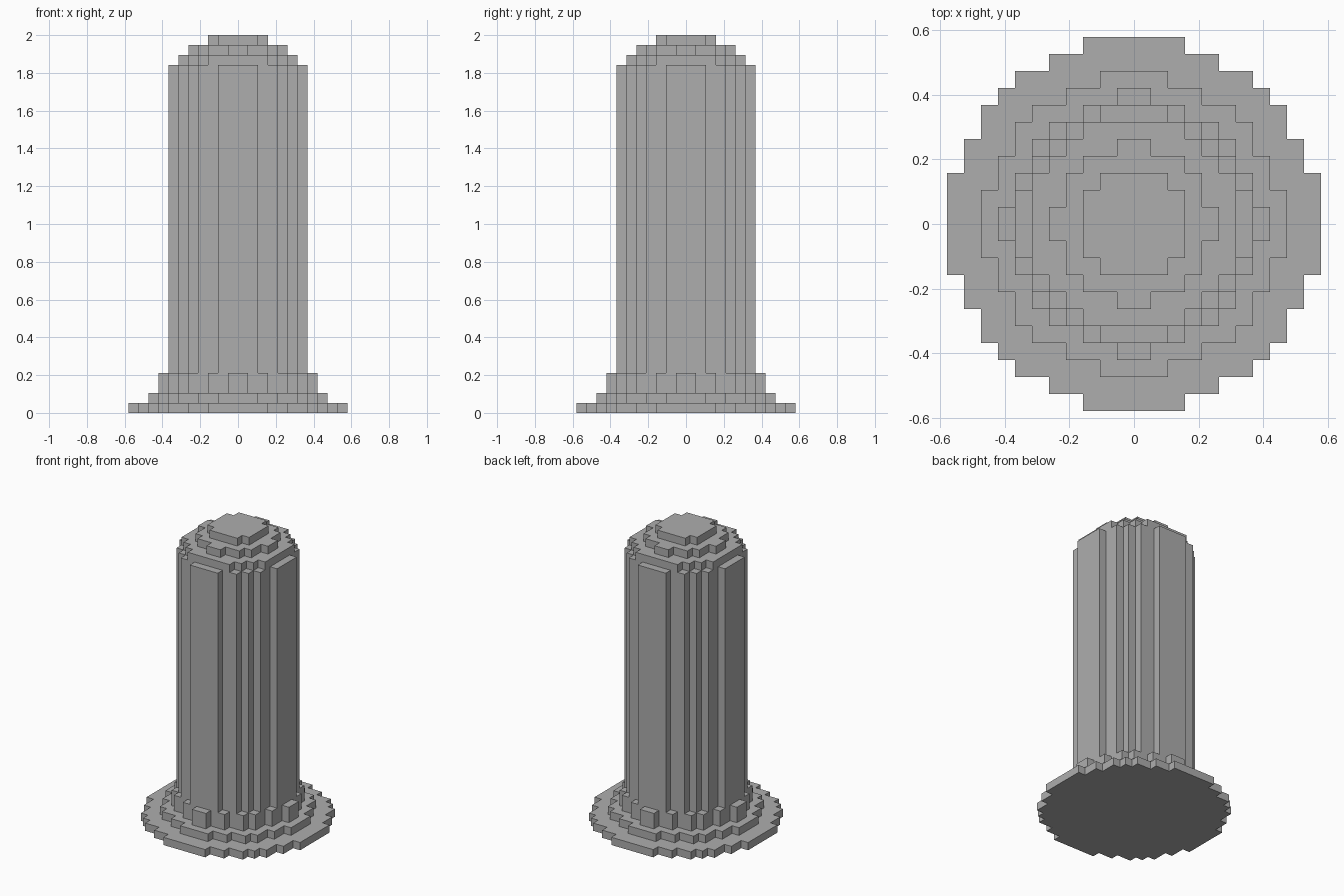
import bpy
import bmesh

if "Cube" in bpy.data.objects:
    bpy.data.objects.remove(bpy.data.objects["Cube"], do_unlink=True)

UNIT = 2 / 38  # one block of the stepped design

stone = bpy.data.materials.new("stone_grey")
stone.use_nodes = True
grey = (0.42, 0.42, 0.42, 1)
stone.diffuse_color = grey
stone.node_tree.nodes["Principled BSDF"].inputs["Base Color"].default_value = grey


def stepped_outline(steps):
    """Quarter staircase of (half width, reach) steps, turned around four sides."""
    quarter, reach = [], 0
    for width, next_reach in steps:
        quarter += [(width, reach), (width, next_reach)]
        reach = next_reach
    outline = []
    for turn in range(4):
        outline += quarter[1:]
        quarter = [(-y, x) for x, y in quarter]
    return outline


def tier(name, bottom, top, steps):
    """Stepped disc; only the lowest one needs an underside."""
    bm = bmesh.new()
    outline = stepped_outline(steps)
    low = [bm.verts.new((x * UNIT, y * UNIT, bottom * UNIT)) for x, y in outline]
    high = [bm.verts.new((x * UNIT, y * UNIT, top * UNIT)) for x, y in outline]
    for i in range(len(outline)):
        bm.faces.new((low[i - 1], low[i], high[i], high[i - 1]))
    bm.faces.new(high)
    if bottom == 0:
        bm.faces.new(low[::-1])
    mesh = bpy.data.meshes.new(name)
    bm.to_mesh(mesh)
    bm.free()
    mesh.materials.append(stone)
    bpy.context.collection.objects.link(bpy.data.objects.new(name, mesh))


# Foot of the pillar
tier("base_plate", 0, 1, [(11, 3), (10, 5), (9, 7), (8, 8), (7, 9), (5, 10), (3, 11)])
tier("base_step", 1, 2, [(9, 2), (8, 4), (7, 6), (6, 7), (4, 8), (2, 9)])
tier("column_footing", 2, 4, [(8, 1), (7, 3), (6, 5), (5, 6), (3, 7), (1, 8)])

# Shaft
tier("column", 4, 35, [(7, 2), (6, 4), (5, 5), (4, 6), (2, 7)])

# Rounded cap
tier("cap_lower", 35, 36, [(6, 3), (5, 4), (4, 5), (3, 6)])
tier("cap_middle", 36, 37, [(5, 1), (4, 3), (3, 4), (1, 5)])
tier("cap_top", 37, 38, [(3, 2), (2, 3)])
